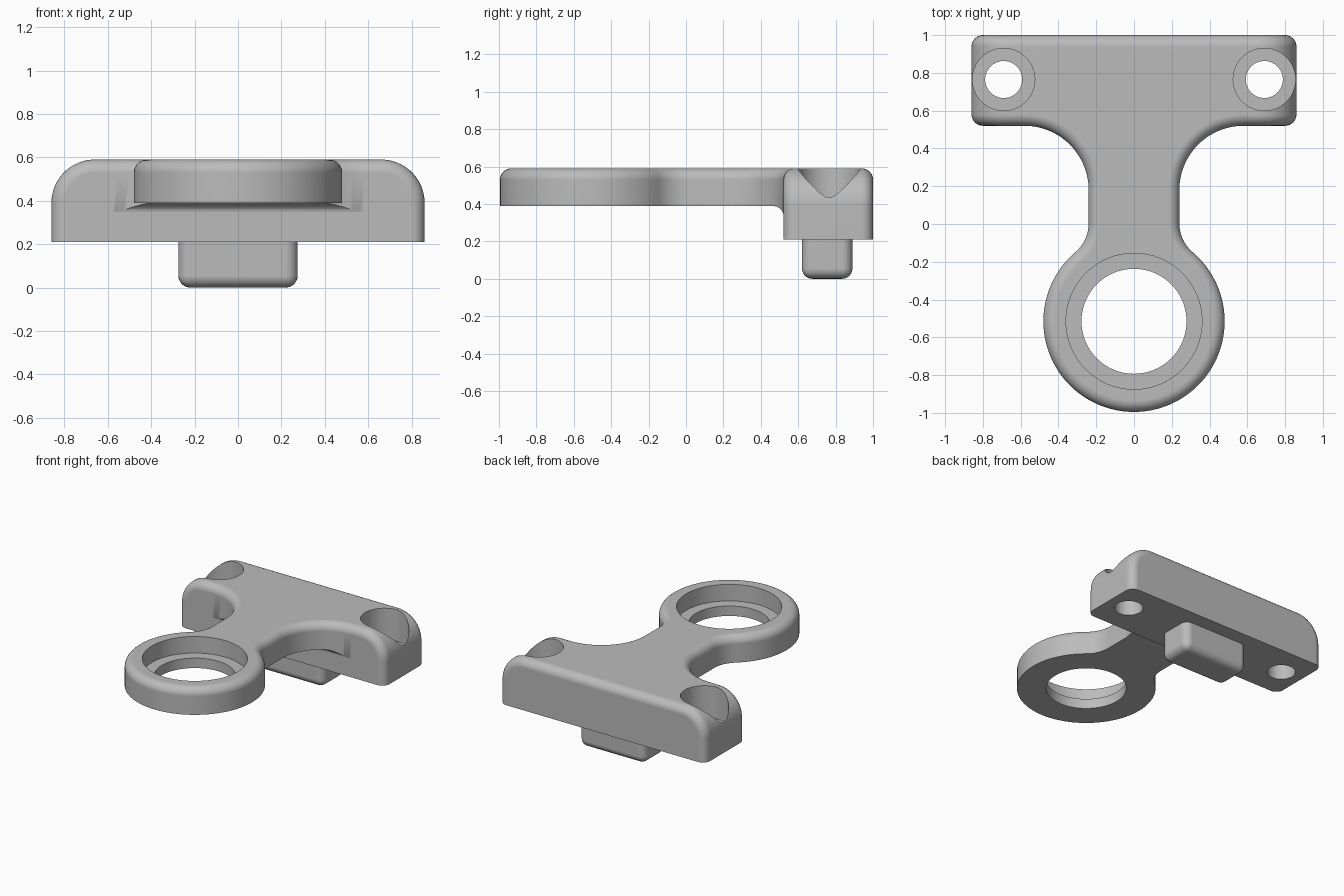
import bpy, bmesh
from math import sin, cos, pi, radians, atan2, degrees, sqrt

if "Cube" in bpy.data.objects:
    bpy.data.objects.remove(bpy.data.objects["Cube"], do_unlink=True)

grey = bpy.data.materials.new("plain_grey")
grey.use_nodes = True
grey.diffuse_color = (0.5, 0.5, 0.5, 1)
grey.node_tree.nodes["Principled BSDF"].inputs["Base Color"].default_value = (0.5, 0.5, 0.5, 1)

EDGE = 0.06            # radius of the rounded top edges
TOP, UNDER, BASE = 0.59, 0.39, 0.21
STEPS = 8


def finish(name, bm):
    bmesh.ops.recalc_face_normals(bm, faces=bm.faces)
    mesh = bpy.data.meshes.new(name)
    bm.to_mesh(mesh)
    bm.free()
    mesh.materials.append(grey)
    obj = bpy.data.objects.new(name, mesh)
    bpy.context.collection.objects.link(obj)
    return obj


def loft(name, rings):
    """Skin closed rings of equal length and cap both ends."""
    bm = bmesh.new()
    rows = [[bm.verts.new(p) for p in ring] for ring in rings]
    n = len(rows[0])
    for a, b in zip(rows, rows[1:]):
        for i in range(n):
            quad = (a[i], a[(i + 1) % n], b[(i + 1) % n], b[i])
            if (quad[0].co - quad[3].co).length > 1e-6 or (quad[1].co - quad[2].co).length > 1e-6:
                bm.faces.new(quad)
    bm.faces.new(rows[0])
    bm.faces.new(rows[-1])
    bmesh.ops.remove_doubles(bm, verts=bm.verts, dist=1e-5)
    return finish(name, bm)


def cylinder(name, x, y, r, low, high):
    ring = [(x + r * cos(a), y + r * sin(a)) for a in (2 * pi * i / 64 for i in range(64))]
    return loft(name, [[(u, v, z) for u, v in ring] for z in (low, high)])


def boolean(target, other, operation):
    mod = target.modifiers.new(operation, "BOOLEAN")
    mod.operation, mod.object, mod.solver = operation, other, "EXACT"
    bpy.context.view_layer.objects.active = target
    bpy.ops.object.modifier_apply(modifier=mod.name)
    bpy.data.objects.remove(other, do_unlink=True)


def arc(cx, cy, r, start, end, n, inward):
    """Arc points, each with the direction that points into the body."""
    out = []
    for i in range(n + 1):
        a = radians(start + (end - start) * i / n)
        out.append((cx + r * cos(a), cy + r * sin(a), inward * cos(a), inward * sin(a)))
    return out


def mirrored(half):
    return half + [(-x, y, -nx, ny) for x, y, nx, ny in reversed(half) if x > 1e-5]


def inset(outline, d):
    return [(x + nx * d, y + ny * d) for x, y, nx, ny in outline]


# Ring, neck and flared shoulders as one outline
RING_Y, RING_R, NECK, FILLET, FLARE = -0.515, 0.48, 0.24, 0.2, 0.34
reach = NECK + FILLET
rise = sqrt((RING_R + FILLET) ** 2 - reach ** 2)
meet = degrees(atan2(rise, reach))
half = arc(0, RING_Y, RING_R, -90, meet, 36, -1)
half += arc(reach, RING_Y + rise, FILLET, meet + 180, 180, 10, 1)[1:]
half += arc(NECK + FLARE, 0.52 - FLARE, FLARE, 180, 90, 20, 1)
half.append((NECK + FLARE, 0.75, 0, 0))
outline = mirrored(half)
layers = [(0, 0.3)]
for i in range(STEPS + 1):
    a = pi / 2 * i / STEPS
    layers.append((EDGE * (1 - cos(a)), TOP - EDGE + EDGE * sin(a)))
bracket = loft("bracket_body", [[(x, y, z) for x, y in inset(outline, d)] for d, z in layers])

# Hollow below the plate, ending in a concave fillet against the bar
profile = [(-1.2, 0.1), (-1.2, UNDER)]
profile += [(0.462 + 0.062 * sin(a), UNDER - 0.062 + 0.062 * cos(a))
            for a in (pi / 2 * i / STEPS for i in range(STEPS + 1))]
profile.append((0.524, 0.1))
boolean(bracket, loft("underside_cutter", [[(x, y, z) for y, z in profile] for x in (-1, 1)]),
        "DIFFERENCE")

# Crossbar with large shoulder curves and softened front and back edges
section = mirrored([(0.86, BASE, -1, 0)] + arc(0.66, TOP - 0.2, 0.2, 0, 90, 20, -1))
front = []
for i in range(STEPS + 1):
    a = pi / 2 * i / STEPS
    front.append((EDGE * (1 - sin(a)), EDGE * (1 - cos(a))))
stations = [(d, 0.52 + e) for d, e in front] + [(d, 1 - e) for d, e in reversed(front)]
bar = loft("crossbar", [[(x, y, z) for x, z in inset(section, d)] for d, y in stations])
boolean(bracket, bar, "UNION")

# Locating peg under the bar
bm = bmesh.new()
bmesh.ops.create_cube(bm, size=1)
for v in bm.verts:
    v.co = (v.co.x * 0.55, 0.755 + v.co.y * 0.27, 0.15 + v.co.z * 0.3)
bmesh.ops.bevel(bm, geom=bm.edges[:], offset=0.055, segments=6, profile=0.5, affect="EDGES")
boolean(bracket, finish("peg", bm), "UNION")

# Stepped bores: one in the ring, two screw holes in the bar
bores = [(0, RING_Y, 0.36, 0.278, 0.465)]
bores += [(side * 0.69, 0.765, 0.165, 0.098, 0.35) for side in (-1, 1)]
for x, y, wide, narrow, shelf in bores:
    boolean(bracket, cylinder("counterbore", x, y, wide, shelf, 0.8), "DIFFERENCE")
    boolean(bracket, cylinder("through_hole", x, y, narrow, -0.2, 0.7), "DIFFERENCE")

# Smooth curves, crisp machined edges
bpy.ops.object.select_all(action="DESELECT")
bracket.select_set(True)
bpy.context.view_layer.objects.active = bracket
bpy.ops.object.shade_smooth_by_angle(angle=radians(30))
weighted = bracket.modifiers.new("even_shading", "WEIGHTED_NORMAL")
weighted.keep_sharp = True
